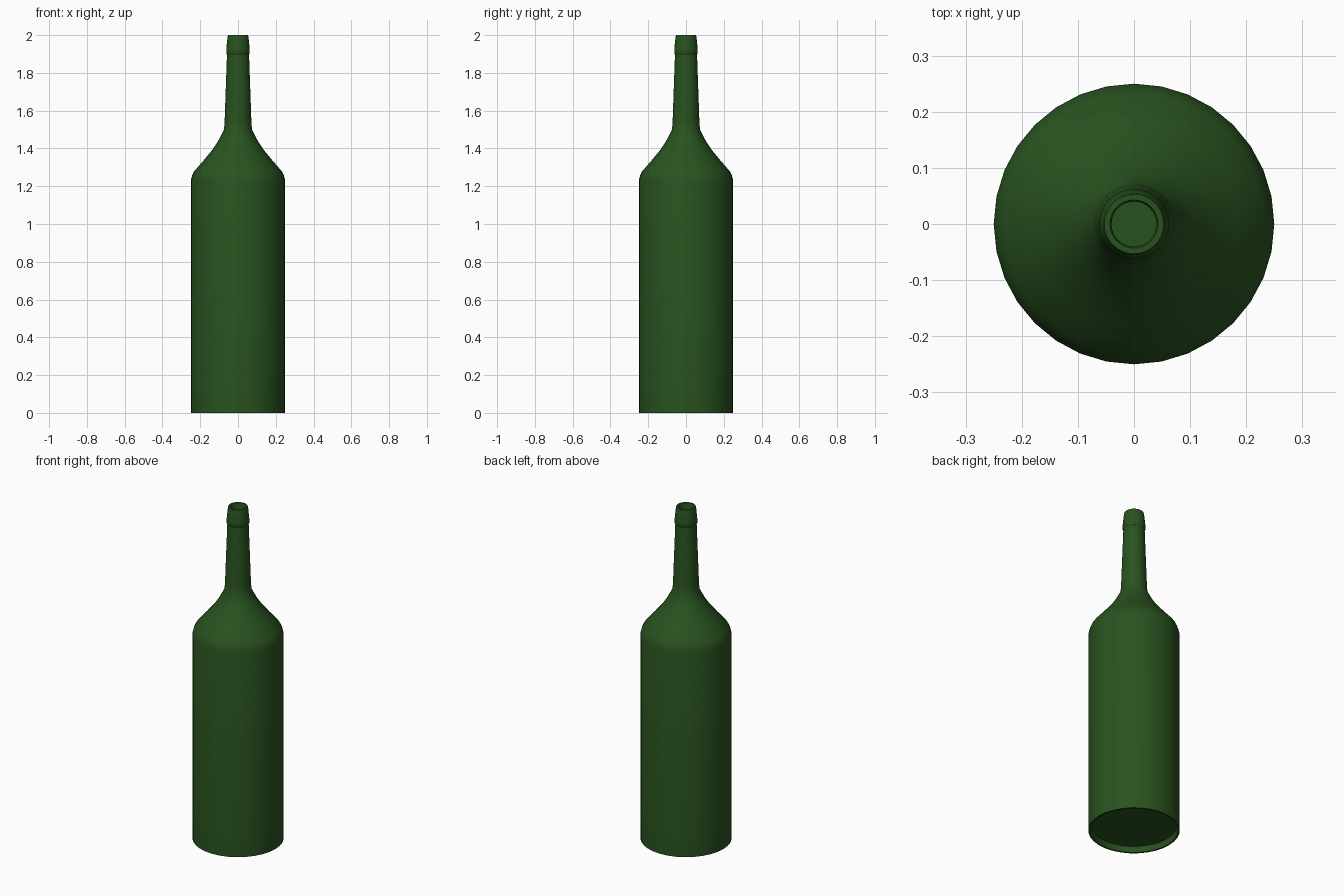
import bpy, bmesh, math

if "Cube" in bpy.data.objects:
    bpy.data.objects.remove(bpy.data.objects["Cube"])

SEGMENTS = 32

# Outer wall from the recessed base up to the lip, then down inside the glass
profile = [
    (0.0, 0.035), (0.235, 0.035), (0.24, 0.0), (0.25, 0.0),   # recessed base and foot
    (0.25, 1.23), (0.243, 1.257), (0.233, 1.278),             # body and shoulder edge
    (0.185, 1.333), (0.138, 1.39), (0.105, 1.44), (0.074, 1.50),  # shoulder
    (0.071, 1.54), (0.0585, 1.895),                           # neck
    (0.062, 1.90), (0.062, 1.925), (0.0555, 1.99), (0.053, 2.0),  # collar and lip
    (0.043, 2.0), (0.04, 1.99), (0.04, 1.90),                 # mouth
    (0.060, 1.50), (0.093, 1.44), (0.126, 1.39),              # inner neck
    (0.222, 1.27), (0.237, 1.22), (0.237, 0.05), (0.0, 0.05), # inner body
]

# Spin the profile around the z axis
bm = bmesh.new()
verts = [bm.verts.new((r, 0, z)) for r, z in profile]
edges = [bm.edges.new(pair) for pair in zip(verts, verts[1:])]
bmesh.ops.spin(bm, geom=verts + edges, axis=(0, 0, 1), cent=(0, 0, 0),
               angle=math.tau, steps=SEGMENTS, use_duplicate=False)
bmesh.ops.remove_doubles(bm, verts=bm.verts[:], dist=0.0005)
bmesh.ops.recalc_face_normals(bm, faces=bm.faces[:])

mesh = bpy.data.meshes.new("bottle")
bm.to_mesh(mesh)
bm.free()
bottle = bpy.data.objects.new("bottle", mesh)
bpy.context.collection.objects.link(bottle)

# Dark green glass
glass = bpy.data.materials.new("green_glass")
glass.diffuse_color = (0.022, 0.085, 0.014, 1)
glass.use_nodes = True
glass.node_tree.nodes["Principled BSDF"].inputs["Base Color"].default_value = glass.diffuse_color
mesh.materials.append(glass)

bpy.context.view_layer.objects.active = bottle
bottle.select_set(True)
bpy.ops.object.shade_smooth_by_angle(angle=math.radians(35))
